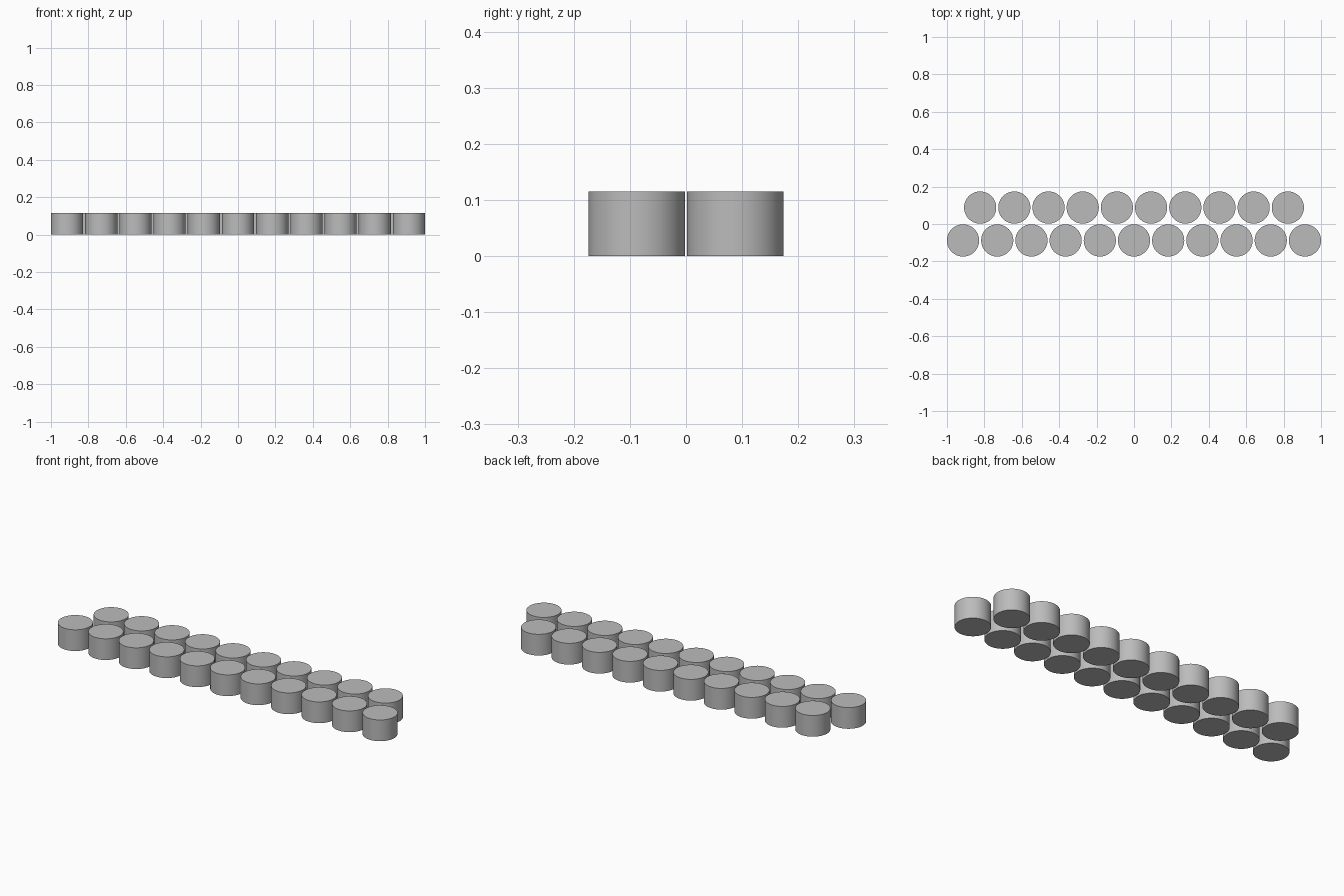
import bpy

cube = bpy.data.objects.get("Cube")
if cube:
    bpy.data.objects.remove(cube, do_unlink=True)

RADIUS, HEIGHT, ROW_Y = 0.086, 0.115, 0.088
STEP = (1 - RADIUS) / 5

# Single plain grey for every disc
grey = bpy.data.materials.new("plain_grey")
grey.use_nodes = True
colour = (0.5, 0.5, 0.5, 1)
grey.diffuse_color = colour
grey.node_tree.nodes["Principled BSDF"].inputs["Base Color"].default_value = colour


def add_row(name, count, y):
    """Evenly spaced upright cylinders centred on x = 0."""
    for i in range(count):
        x = (i - (count - 1) / 2) * STEP
        bpy.ops.mesh.primitive_cylinder_add(
            vertices=64, radius=RADIUS, depth=HEIGHT, location=(x, y, HEIGHT / 2))
        disc = bpy.context.object
        disc.name = f"{name}_{i + 1}"
        disc.data.materials.append(grey)
        bpy.ops.object.shade_smooth_by_angle()


# Two staggered rows
add_row("front_cylinder", 11, -ROW_Y)
add_row("back_cylinder", 10, ROW_Y)
